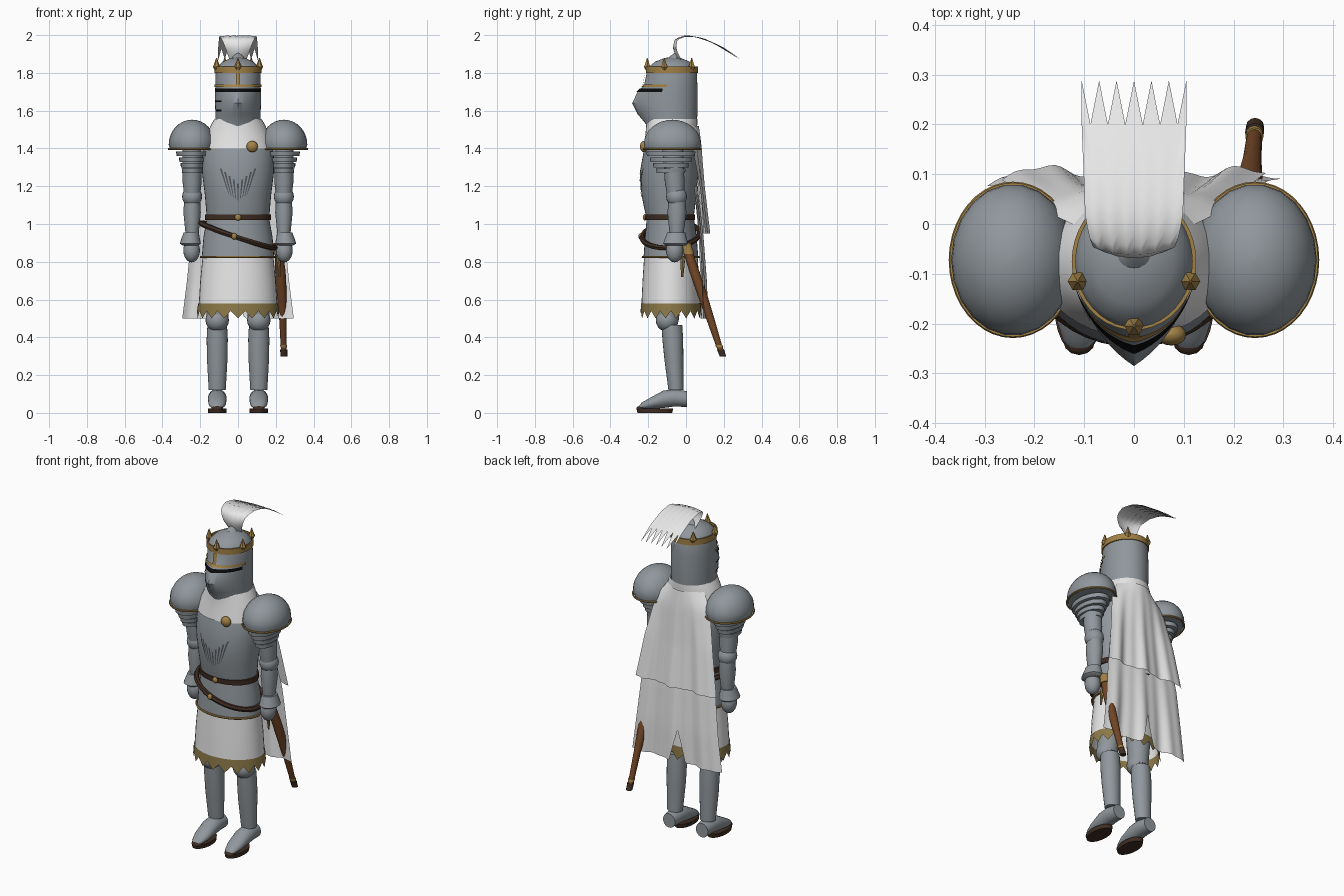
import bpy, bmesh, math
from mathutils import Vector

if "Cube" in bpy.data.objects:
    bpy.data.objects.remove(bpy.data.objects["Cube"])

def material(name, r, g, b):
    m = bpy.data.materials.new(name)
    m.diffuse_color = (r, g, b, 1)
    m.use_nodes = True
    m.node_tree.nodes["Principled BSDF"].inputs["Base Color"].default_value = m.diffuse_color
    return m

STEEL = material("steel", 0.28, 0.31, 0.335)
DARK = material("dark_steel", 0.09, 0.10, 0.11)
WHITE = material("white_cloth", 0.80, 0.80, 0.80)
GOLD = material("gold", 0.36, 0.22, 0.06)
TRIM = material("olive_gold_trim", 0.26, 0.19, 0.065)
BROWN = material("brown_leather", 0.17, 0.062, 0.02)
DBROWN = material("dark_leather", 0.05, 0.026, 0.016)
BLACK = material("black", 0.003, 0.003, 0.003)

def make(name, verts, faces, mat):
    bm = bmesh.new()
    vs = [bm.verts.new(v) for v in verts]
    for f in faces:
        bm.faces.new([vs[i] for i in f])
    bmesh.ops.recalc_face_normals(bm, faces=bm.faces)
    me = bpy.data.meshes.new(name)
    bm.to_mesh(me)
    bm.free()
    me.materials.append(mat)
    ob = bpy.data.objects.new(name, me)
    bpy.context.collection.objects.link(ob)
    return ob

def interp(table, t):
    """Linear lookup in rows sorted by their first column."""
    if t <= table[0][0]:
        return table[0]
    for a, b in zip(table, table[1:]):
        if t <= b[0]:
            k = (t - a[0]) / (b[0] - a[0])
            return tuple(p + (q - p) * k for p, q in zip(a, b))
    return table[-1]

def loft(name, rings, mat, n=24, axis='z', cap=True, arc=None):
    """Rings are (height, centre 1, centre 2, radius 1, radius 2, beak)."""
    cols = n + 1 if arc else n
    verts = []
    for r in rings:
        h, c1, c2, r1, r2 = r[:5]
        beak = r[5] if len(r) > 5 else 0
        for i in range(cols):
            a = math.radians(arc[0] + (arc[1] - arc[0]) * i / n) if arc else 2 * math.pi * i / n
            p, q = c1 + r1 * math.cos(a), c2 + r2 * math.sin(a)
            if math.sin(a) < 0:
                q -= beak * (1 - abs(math.cos(a)))
            verts.append((p, q, h) if axis == 'z' else (p, h, q))
    faces = [(j * cols + i, j * cols + (i + 1) % cols, (j + 1) * cols + (i + 1) % cols, (j + 1) * cols + i)
             for j in range(len(rings) - 1) for i in range(n)]
    if cap and not arc:
        faces += [tuple(range(cols)), tuple(range((len(rings) - 1) * cols, len(rings) * cols))]
    return make(name, verts, faces, mat)

def sheet(name, fn, nu, nv, mat):
    verts = [fn(i / nu, j / nv, i) for j in range(nv + 1) for i in range(nu + 1)]
    w = nu + 1
    return make(name, verts, [(j * w + i, j * w + i + 1, (j + 1) * w + i + 1, (j + 1) * w + i)
                              for j in range(nv) for i in range(nu)], mat)

def ball(name, c, r, mat, n=20):
    rings = []
    for k in range(11):
        t = math.pi * (k / 10 - 0.5)
        s = max(math.cos(t), 0.01)
        rings.append((c[2] + r[2] * math.sin(t), c[0], c[1], r[0] * s, r[1] * s))
    return loft(name, rings, mat, n)

def loop_tube(name, fn, r, mat, n=40):
    pts = [Vector(fn(2 * math.pi * i / n)) for i in range(n)]
    mid = sum(pts, Vector()) / n
    verts = []
    for p in pts:
        out = Vector((p.x - mid.x, p.y - mid.y, 0)).normalized()
        for k in range(6):
            a = math.pi * k / 3
            verts.append(p + out * r * math.cos(a) + Vector((0, 0, r * math.sin(a))))
    make(name, verts, [(i * 6 + k, i * 6 + (k + 1) % 6, (i + 1) % n * 6 + (k + 1) % 6, (i + 1) % n * 6 + k)
                       for i in range(n) for k in range(6)], mat)

# Torso, hips and collar
TORSO = [(1.03, 0, -.085, .165, .125), (1.15, 0, -.09, .175, .145), (1.27, 0, -.09, .19, .155),
         (1.38, 0, -.085, .19, .14), (1.46, 0, -.08, .165, .125), (1.52, 0, -.075, .115, .115)]
loft("breastplate", TORSO, STEEL, 40)
loft("fauld", [(.82, 0, -.08, .192, .145), (.93, 0, -.08, .183, .137), (1.03, 0, -.083, .165, .125)], STEEL, 40)
loft("collar_cloth", [(1.40, 0, -.085, .188, .142), (1.47, 0, -.08, .168, .135), (1.53, 0, -.075, .14, .135),
                      (1.555, 0, -.075, .125, .135)], WHITE, 40, cap=False)

# Fan of fluted grooves on the chest
for i in range(-4, 5):
    def groove(u, v, k, i=i):
        z = 1.125 + .008 * abs(i) + (.09 + .012 * abs(i)) * v
        x = i * (.012 + .011 * v) + (u - .5) * (.003 + .007 * v)
        _, _, cy, rx, ry = interp(TORSO, z)
        return (x, cy - ry * math.sqrt(1 - (x / rx) ** 2) - .004, z)
    sheet("chest_groove", groove, 1, 4, DARK)

# Belts and clasps
loft("waist_belt", [(1.02, 0, -.085, .176, .132), (1.05, 0, -.085, .176, .134)], DBROWN, 40)
ball("waist_buckle", (0, -.218, 1.035), (.017, .01, .017), GOLD, 12)
loop_tube("sword_belt", lambda a: (.195 * math.cos(a), -.08 + .152 * math.sin(a),
          .94 - .065 * math.cos(a) + .012 * math.sin(a)), .015, DBROWN)
ball("sword_belt_stud", (-.02, -.24, .935), (.015, .012, .017), GOLD, 12)
loop_tube("hip_band", lambda a: (.197 * math.cos(a), -.08 + .149 * math.sin(a), .825), .006, GOLD)
ball("cape_clasp", (.075, -.222, 1.41), (.03, .022, .03), GOLD, 16)

# Skirt with jagged trim
loft("skirt", [(.57, 0, -.08, .208, .156), (.70, 0, -.08, .20, .15), (.82, 0, -.08, .188, .142)], WHITE, 40, cap=False)
def trim(u, v, i):
    a = 2 * math.pi * u
    low = .5 if i % 2 else .54
    return ((.211 + .006 * v) * math.cos(a), -.08 + (.158 + .004 * v) * math.sin(a), .58 + (low - .58) * v)
sheet("skirt_trim", trim, 36, 1, TRIM)

# Helmet with pointed visor
HELM = [(1.46, 0, -.075, .115, .125, 0), (1.53, 0, -.075, .118, .133, .005), (1.58, 0, -.075, .12, .135, .045),
        (1.64, 0, -.075, .121, .136, .074), (1.70, 0, -.075, .121, .136, .045), (1.735, 0, -.075, .12, .135, .012),
        (1.80, 0, -.075, .118, .133, 0), (1.83, 0, -.075, .11, .124, 0), (1.86, 0, -.072, .08, .09, 0),
        (1.878, 0, -.07, .04, .045, 0), (1.885, 0, -.07, .008, .008, 0)]
loft("helmet", HELM, STEEL, 48)
def helm_band(name, z0, z1, arc, off, mat):
    rows = []
    for k in range(4):
        r = interp(HELM, z0 + (z1 - z0) * k / 3)
        rows.append((r[0], r[1], r[2], r[3] + off, r[4] + off, r[5]))
    loft(name, rows, mat, 32, arc=arc)
helm_band("eye_slit", 1.70, 1.718, (-160, -20), .005, BLACK)
helm_band("brow_line", 1.725, 1.738, (-170, -10), .006, GOLD)
helm_band("brow_bar", 1.735, 1.80, (-95, -85), .008, GOLD)
for z in (1.60, 1.65):
    helm_band("breath_slit", z - .005, z + .005, (-165, -135), .004, BLACK)

# Crown with five points
loft("crown_inner", [(1.80, 0, -.075, .117, .132), (1.835, 0, -.075, .117, .132)], GOLD, 40, cap=False)
loft("crown_outer", [(1.80, 0, -.075, .117, .132), (1.80, 0, -.075, .125, .138), (1.835, 0, -.075, .125, .138),
                     (1.835, 0, -.075, .117, .132)], GOLD, 40, cap=False)
for k in range(5):
    a = math.radians(-90 + 72 * k)
    x, y = .119 * math.cos(a), -.075 + .13 * math.sin(a)
    loft("crown_point", [(1.815, x, y, .011, .011), (1.832, x, y, .02, .02), (1.845, x, y, .014, .014),
                         (1.88, x, y, .002, .002)], GOLD, 6)

# Plume: a curved sheet that splits into seven tips
loft("plume_socket", [(1.87, 0, -.065, .04, .035), (1.89, 0, -.06, .025, .022), (1.905, 0, -.055, .006, .006)], STEEL, 16)
PLUME = [(0, -.045, 1.87, .045), (.15, -.07, 1.93, .066), (.27, -.06, 1.98, .085), (.42, 0, 2.0, .098),
         (.6, .09, 1.985, .101), (.8, .19, 1.94, .105), (1, .288, 1.875, .105)]
def plume(u, v, i):
    t = v * (1 if i % 2 == 0 else .82)
    _, y, z, w = interp(PLUME, t)
    s = 2 * u - 1
    return (w * s, y + .02 * s * s * (1 - v), z - .008 * s * s * v)
sheet("plume", plume, 12, 16, WHITE)

# Cape in two wavy layers, the lower one with a slit in its hem
def cape(name, rows, notch):
    def fn(u, v, i):
        s = 2 * u - 1
        top, bottom = -rows[0][0], -rows[-1][0]
        if notch:
            bottom += .19 * max(0, 1 - abs(s + .05) / .16)
        z = top + (bottom - top) * v
        _, w, y, bend = interp(rows, -z)
        return (w * s, y - bend * s * s + .012 * v * math.sin(8 * s + 1) + .005 * v * math.sin(19 * s), z)
    sheet(name, fn, 40, 16, WHITE)
cape("upper_cape", [(-1.52, .12, .068, .07), (-1.43, .18, .078, .05), (-1.2, .225, .09, .02), (-.95, .265, .112, .015)], False)
cape("lower_cape", [(-1.2, .20, .062, .02), (-.95, .245, .085, .015), (-.7, .27, .098, .015), (-.5, .295, .10, .015)], True)

# Arms and legs, mirrored
for s, side in ((1, "left_"), (-1, "right_")):
    x = .243 * s
    dome = [(1.395, x, -.072, .117, .146), (1.42, x, -.072, .124, .152)]
    for k in range(1, 9):
        t = math.pi / 2 * k / 8
        dome.append((1.42 + .132 * math.sin(t), x, -.072, .124 * max(.01, math.cos(t)), .153 * max(.01, math.cos(t))))
    loft(side + "pauldron", dome, STEEL, 22)
    loop_tube(side + "pauldron_rim", lambda a: (x + .124 * math.cos(a), -.072 + .152 * math.sin(a), 1.397), .005, GOLD)
    for z, rx, ry in ((1.365, .085, .13), (1.335, .07, .112), (1.305, .062, .095), (1.275, .055, .078)):
        loft(side + "shoulder_lame", [(z - .006, x, -.08, rx - .003, ry - .003), (z + .018, x, -.08, rx, ry)], STEEL, 24)
    loft(side + "upper_arm", [(1.15, x, -.055, .042, .045), (1.22, x, -.06, .05, .052), (1.4, x, -.07, .05, .055)], STEEL)
    ball(side + "elbow", (x, -.05, 1.145), (.053, .055, .055), STEEL)
    loft(side + "forearm", [(.94, x, -.05, .034, .036), (1.06, x, -.048, .046, .05), (1.13, x, -.048, .042, .045)], STEEL)
    loft(side + "gauntlet_cuff", [(.885, x * 1.03, -.055, .04, .05), (.897, x * 1.04, -.055, .056, .066),
                                  (.955, x * 1.02, -.052, .04, .048)], STEEL)
    ball(side + "hand", (x * 1.01, -.06, .86), (.044, .046, .063), STEEL)

    x = .11 * s
    loft(side + "thigh", [(.48, x, -.095, .055, .055), (.75, x * .9, -.08, .075, .075)], STEEL)
    ball(side + "knee", (x, -.10, .49), (.062, .06, .06), STEEL)
    loft(side + "shin", [(.12, x, -.053, .045, .04), (.28, x, -.064, .054, .05), (.39, x, -.07, .056, .055),
                         (.465, x, -.075, .052, .055)], STEEL)
    loft(side + "sabaton", [(-.255, x, .022, .012, .006), (-.235, x, .036, .032, .018), (-.19, x, .05, .046, .03),
                            (-.12, x, .072, .05, .046), (-.06, x, .08, .049, .046), (.005, x, .073, .04, .042)],
         STEEL, axis='y')
    loft(side + "sole", [(0, x, -.165, .048, .092), (.024, x, -.165, .05, .097)], DBROWN)
    ball(side + "toe_cap", (x, -.235, .022), (.032, .028, .016), DBROWN, 12)

# Scabbard and sword hilt on the left hip
SC = [(.30, .243, .195, .014, .014), (.37, .241, .170, .016, .017), (.5, .237, .128, .019, .022),
      (.62, .232, .088, .026, .026), (.75, .224, .044, .028, .027), (.87, .214, .004, .02, .025)]
loft("scabbard", SC, BROWN, 12)
loft("scabbard_tip", [(.298, .243, .196, .018, .017), (.335, .242, .183, .019, .019)], DBROWN, 12)
loft("scabbard_ring", [(.345, .242, .179, .018, .019), (.36, .2415, .174, .018, .019)], GOLD, 12)
loft("scabbard_throat", [(.84, .217, .014, .026, .03), (.90, .212, -.002, .025, .028)], GOLD, 12)
loft("hanging_tassel", [(.72, .22, -.02, .004, .006), (.80, .215, -.018, .01, .012), (.83, .21, -.018, .008, .008)], GOLD, 8)

# Smooth shading with crisp edges
for ob in bpy.context.scene.objects:
    ob.select_set(ob.type == 'MESH')
    bpy.context.view_layer.objects.active = ob
bpy.ops.object.shade_smooth_by_angle(angle=math.radians(35))
